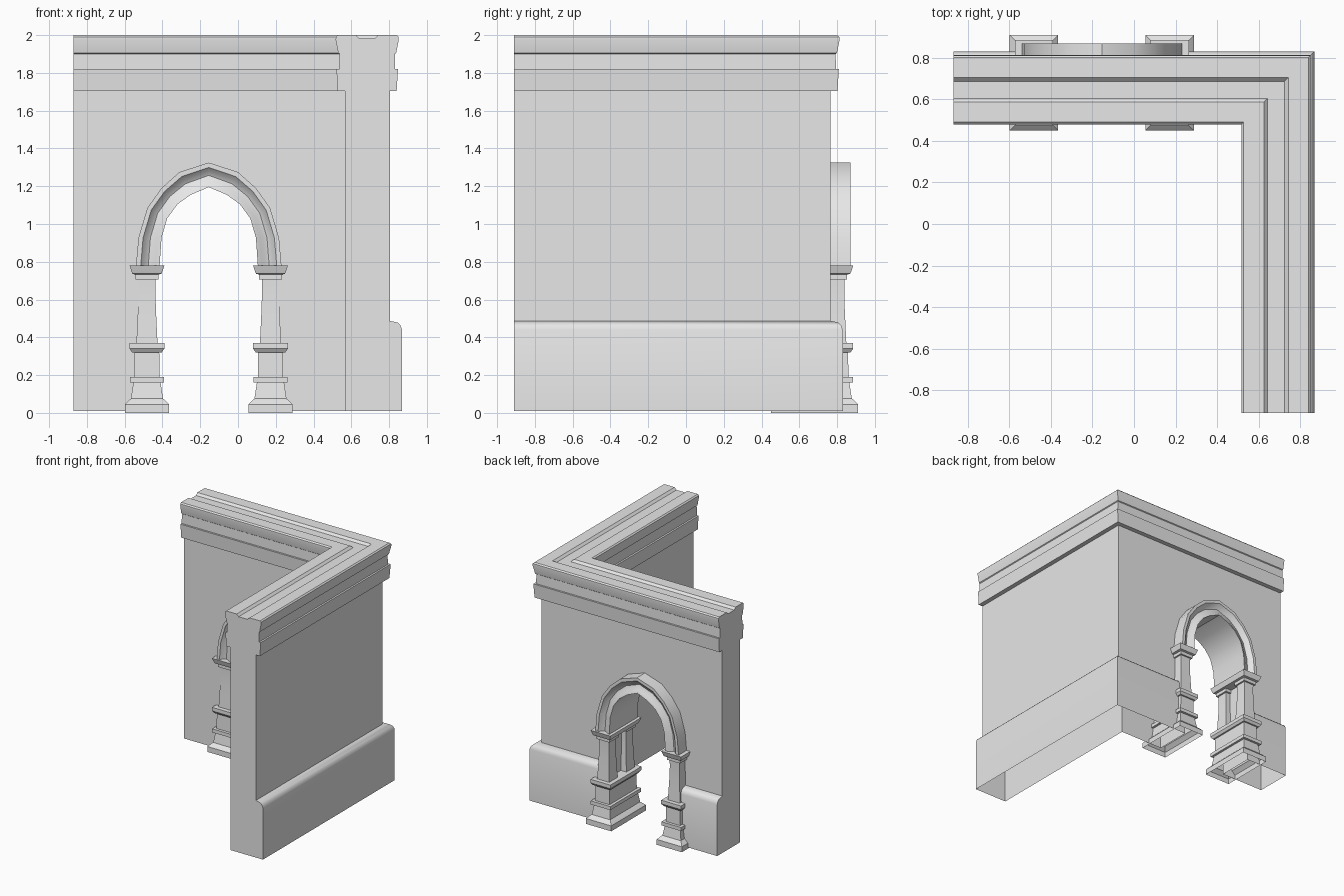
import bpy, bmesh, math

if "Cube" in bpy.data.objects:
    bpy.data.objects.remove(bpy.data.objects["Cube"], do_unlink=True)

stone = bpy.data.materials.new("pale_grey_stone")
stone.use_nodes = True
stone.diffuse_color = (0.8, 0.8, 0.8, 1)
stone.node_tree.nodes["Principled BSDF"].inputs["Base Color"].default_value = (0.8, 0.8, 0.8, 1)

WALL_Y = 0.68      # centre line of the pierced wall's columns
ARCH_X = -0.155    # centre line of the doorway
SHIFT = 0.038      # difference between the corner's x and y


def loft(name, rings, caps=(True, True)):
    """Skin a list of equal closed rings, optionally capping the ends."""
    bm = bmesh.new()
    rows = [[bm.verts.new(p) for p in ring] for ring in rings]
    n = len(rows[0])
    for a, b in zip(rows, rows[1:]):
        for i in range(n):
            j = (i + 1) % n
            bm.faces.new((a[i], a[j], b[j], b[i]))
    if caps[0]:
        bm.faces.new(rows[0][::-1])
    if caps[1]:
        bm.faces.new(rows[-1])
    bmesh.ops.recalc_face_normals(bm, faces=bm.faces)
    if bm.calc_volume(signed=True) < 0:
        bmesh.ops.reverse_faces(bm, faces=bm.faces)
    mesh = bpy.data.meshes.new(name)
    bm.to_mesh(mesh)
    bm.free()
    mesh.materials.append(stone)
    obj = bpy.data.objects.new(name, mesh)
    bpy.context.collection.objects.link(obj)
    return obj


def select(obj):
    bpy.ops.object.select_all(action='DESELECT')
    obj.select_set(True)
    bpy.context.view_layer.objects.active = obj


def smooth(obj):
    select(obj)
    bpy.ops.object.shade_smooth_by_angle(angle=math.radians(32))


# Wall cross-section: plinth, cornice and top groove
outer = [(0.868, 0.01), (0.868, 0.44), (0.86, 0.463), (0.845, 0.478), (0.82, 0.484), (0.802, 0.487)]
cornice = [(0.802, 1.705), (0.84, 1.705), (0.847, 1.82), (0.832, 1.82), (0.83, 1.9),
           (0.837, 1.905), (0.851, 1.975), (0.85, 1.99), (0.84, 2.0), (0.743, 2.0), (0.725, 1.982)]
middle = 0.684
mirrored = [(2 * middle - x, z) for x, z in reversed(cornice)]
section = outer + cornice + mirrored + [(2 * middle - 0.802, 0.01)]

wall = loft("corner_wall", [
    [(-0.87, d - SHIFT, z) for d, z in section],
    [(d, d - SHIFT, z) for d, z in section],
    [(d, -0.91, z) for d, z in section]])

# Arch outlines from springing to apex, as distance from the centre line
extrados = [(0.385, 0.78), (0.372, 0.927), (0.325, 1.085), (0.25, 1.19), (0.155, 1.275), (0, 1.325)]
intrados = [(0.26, 0.78), (0.25, 0.927), (0.22, 1.03), (0.165, 1.105), (0.095, 1.155), (0, 1.195)]


def arch_line(t):
    half = [(a + (c - a) * t, b + (d - b) * t) for (a, b), (c, d) in zip(extrados, intrados)]
    left = [(ARCH_X - x, z) for x, z in half]
    right = [(ARCH_X + x, z) for x, z in reversed(half[:-1])]
    return left + right


# Doorway cut through the wall
line = arch_line(0.5)
hole = [(line[0][0], -0.2)] + line + [(line[-1][0], -0.2)]
cutter = loft("doorway_cutter", [[(x, y, z) for x, z in hole] for y in (0.3, 1.1)])
cutter.hide_render = True
cut = wall.modifiers.new("doorway", 'BOOLEAN')
cut.operation = 'DIFFERENCE'
cut.solver = 'EXACT'
cut.object = cutter
select(wall)
bpy.ops.object.modifier_apply(modifier=cut.name)
bpy.data.objects.remove(cutter, do_unlink=True)

# The wall is hollow and open underneath
bm = bmesh.new()
bm.from_mesh(wall.data)
under = [f for f in bm.faces if f.normal.z < -0.9 and f.calc_center_median().z < 0.02]
bmesh.ops.delete(bm, geom=under, context='FACES')
bm.to_mesh(wall.data)
bm.free()
smooth(wall)

# Arch moulding: a coved band running through the wall
cove = [(0, 0.19), (0.2, 0.19), (0.36, 0.167), (0.52, 0.156), (0.68, 0.163), (0.84, 0.178), (1, 0.186)]
band = cove + [(t, -d) for t, d in reversed(cove)]
lines = [(arch_line(t), d) for t, d in band]
rings = [[(pts[i][0], WALL_Y + d, pts[i][1]) for pts, d in lines] for i in range(len(lines[0][0]))]
smooth(loft("arch_moulding", rings))

# Columns: (half width, height) profiles
pedestal = [(0.117, 0), (0.117, 0.045), (0.092, 0.07), (0.085, 0.075), (0.072, 0.16), (0.091, 0.16),
            (0.091, 0.19), (0.067, 0.19), (0.065, 0.32), (0.078, 0.32), (0.092, 0.34),
            (0.092, 0.37), (0.055, 0.37)]
shaft = [(0.056, 0.365), (0.052, 0.45), (0.047, 0.56), (0.045, 0.65), (0.046, 0.705),
         (0.06, 0.705), (0.06, 0.737)]
capital = [(0.06, 0.732), (0.077, 0.737), (0.082, 0.75), (0.092, 0.78)]
SPREAD = 0.113     # each shaft's distance from the wall's centre line


def block(name, x, y, profile, stretch, caps):
    corners = ((-1, -1), (1, -1), (1, 1), (-1, 1))
    obj = loft(name, [[(x + sx * w, y + sy * (w + stretch), z) for sx, sy in corners]
                      for w, z in profile], caps)
    smooth(obj)


for side, x in (("right", ARCH_X - 0.327), ("left", ARCH_X + 0.327)):
    block(side + "_pedestal", x, WALL_Y, pedestal, SPREAD, (False, True))
    block(side + "_capital", x, WALL_Y, capital, SPREAD, (True, True))
    for end, s in (("front", -1), ("back", 1)):
        block(f"{side}_{end}_shaft", x, WALL_Y + s * SPREAD, shaft, 0, (True, True))
